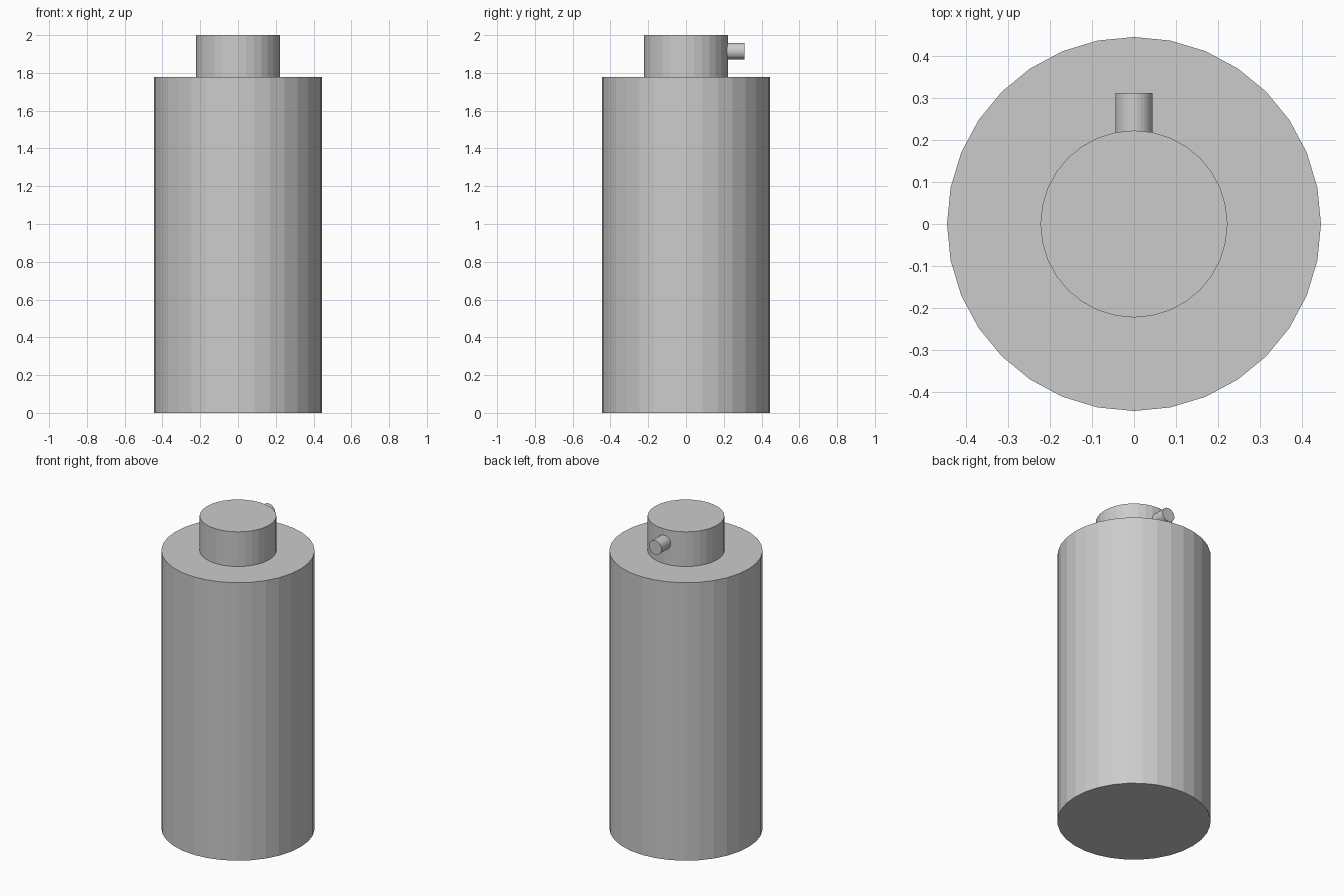
import bpy
from math import radians

if "Cube" in bpy.data.objects:
    bpy.data.objects.remove(bpy.data.objects["Cube"])


def cylinder(name, radius, depth, location, rotation=(0, 0, 0)):
    bpy.ops.mesh.primitive_cylinder_add(
        vertices=32, radius=radius, depth=depth, location=location, rotation=rotation)
    obj = bpy.context.object
    obj.name = name
    return obj


BODY_TOP = 1.778

# Main container
cylinder("bottle_body", 0.4444, BODY_TOP, (0, 0, BODY_TOP / 2))

# Neck cap on top
cylinder("neck", 0.2222, 2 - BODY_TOP, (0, 0, (2 + BODY_TOP) / 2))

# Small spout pointing to the back, rooted in the neck
cylinder("spout", 0.0444, 0.178, (0, 0.222, 1.915), (radians(90), 0, 0))
